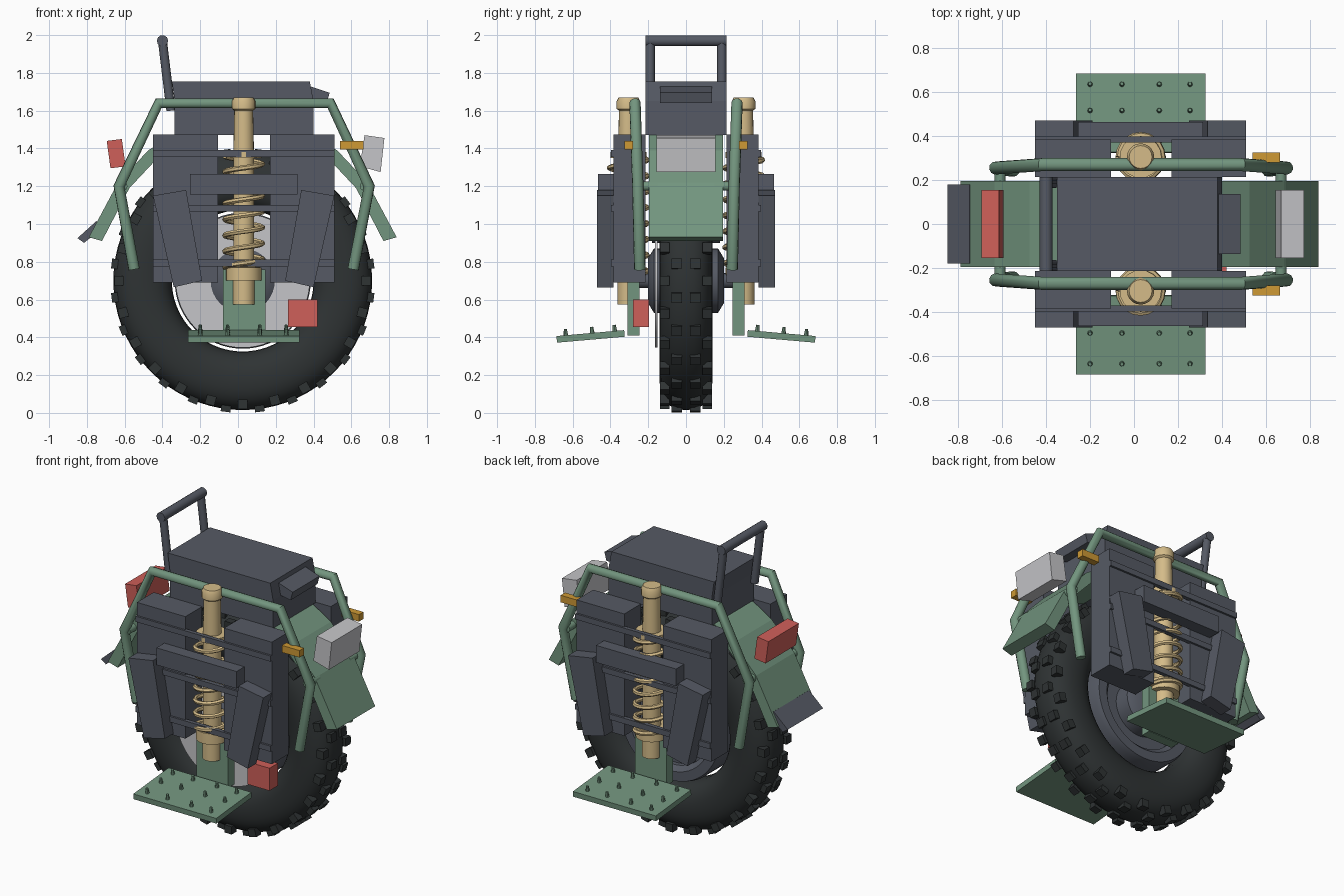
import bpy, bmesh, math
from mathutils import Matrix, Vector

if "Cube" in bpy.data.objects:
    bpy.data.objects.remove(bpy.data.objects["Cube"])


def material(name, r, g, b):
    m = bpy.data.materials.new(name)
    m.use_nodes = True
    m.diffuse_color = (r, g, b, 1)
    m.node_tree.nodes["Principled BSDF"].inputs["Base Color"].default_value = (r, g, b, 1)
    return m


GREEN = material("sage green", .17, .3, .21)
SLATE = material("slate grey", .092, .102, .128)
RUBBER = material("black rubber", .028, .033, .034)
TAN = material("tan metal", .66, .5, .25)
RED = material("red lens", .62, .115, .1)
SILVER = material("light grey", .56, .56, .58)
AMBER = material("amber lens", .62, .32, .035)
WHEEL = Vector((.025, 0, .7))


def finish(name, bm, mat, smooth=False):
    bmesh.ops.recalc_face_normals(bm, faces=bm.faces)
    me = bpy.data.meshes.new(name)
    bm.to_mesh(me)
    bm.free()
    me.materials.append(mat)
    ob = bpy.data.objects.new(name, me)
    bpy.context.collection.objects.link(ob)
    if smooth:
        shade(ob)
    return ob


def shade(ob):
    bpy.ops.object.select_all(action="DESELECT")
    ob.select_set(True)
    bpy.context.view_layer.objects.active = ob
    bpy.ops.object.shade_smooth_by_angle(angle=math.radians(40))


def prism(name, points, y0, y1, mat):
    """Extrude an outline in the x-z plane from y0 to y1."""
    bm = bmesh.new()
    face = bm.faces.new([bm.verts.new((x, y0, z)) for x, z in points])
    ext = bmesh.ops.extrude_face_region(bm, geom=[face])["geom"]
    bmesh.ops.translate(bm, vec=(0, y1 - y0, 0),
                        verts=[v for v in ext if isinstance(v, bmesh.types.BMVert)])
    return finish(name, bm, mat)


def box(name, x0, x1, y0, y1, z0, z1, mat):
    return prism(name, [(x0, z0), (x1, z0), (x1, z1), (x0, z1)], y0, y1, mat)


def lathe(name, profile, origin, mat, along_y=False, closed=False, steps=32):
    """Turn (radius, height) pairs about z, or about y for wheel parts."""
    bm = bmesh.new()
    rings = []
    for i in range(steps):
        a = math.tau * i / steps
        rings.append([bm.verts.new((r * math.cos(a), r * math.sin(a), h)) for r, h in profile])
    n = len(profile)
    for i in range(steps):
        a, b = rings[i], rings[(i + 1) % steps]
        for j in range(n if closed else n - 1):
            k = (j + 1) % n
            bm.faces.new((a[j], b[j], b[k], a[k]))
    if not closed:
        bm.faces.new([r[0] for r in rings])
        bm.faces.new([r[-1] for r in rings])
    if along_y:
        bm.transform(Matrix.Rotation(math.pi / 2, 4, "X"))
    bm.transform(Matrix.Translation(origin))
    return finish(name, bm, mat, True)


def tube(name, points, radius, mat, res=3):
    cu = bpy.data.curves.new(name, "CURVE")
    cu.dimensions = "3D"
    cu.bevel_depth, cu.bevel_resolution, cu.use_fill_caps = radius, res, True
    sp = cu.splines.new("POLY")
    sp.points.add(len(points) - 1)
    for p, co in zip(sp.points, points):
        p.co = (*co, 1)
    ob = bpy.data.objects.new(name, cu)
    bpy.context.collection.objects.link(ob)
    cu.materials.append(mat)
    bpy.ops.object.select_all(action="DESELECT")
    ob.select_set(True)
    bpy.context.view_layer.objects.active = ob
    bpy.ops.object.convert(target="MESH")
    shade(bpy.context.object)


# Tyre with a rounded square section
section = []
for i in range(28):
    a = math.tau * i / 28
    c, s = math.cos(a), math.sin(a)
    section.append((.53 + .155 * math.copysign(abs(c) ** .9, c),
                    .14 * math.copysign(abs(s) ** .8, s)))
lathe("tyre", section, WHEEL, RUBBER, True, True, 72)

# Tread blocks: centre pairs alternating with shoulder blocks
bm = bmesh.new()
for i in range(48):
    turn = Matrix.Rotation(math.tau * i / 48, 4, "Y")
    y, r, w = (.05, .675, .055) if i % 2 else (.112, .655, .05)
    for s in (-1, 1):
        m = (Matrix.Translation(WHEEL) @ turn @ Matrix.Translation((r, s * y, 0))
             @ Matrix.Diagonal((.05, w, .052, 1)))
        bmesh.ops.create_cube(bm, size=1, matrix=m)
finish("tread_blocks", bm, RUBBER)

# Rim, hub and disc
lathe("rim", [(.26, -.1), (.29, -.13), (.35, -.13), (.36, -.1), (.36, .1),
              (.35, .13), (.29, .13), (.26, .1)], WHEEL, SLATE, True, True, 64)
lathe("wheel_plate", [(.3, -.07), (.3, .07)], WHEEL, SLATE, True, steps=48)
lathe("hub", [(.12, -.2), (.17, -.17), (.17, .17), (.12, .2)], WHEEL, SLATE, True)
lathe("disc", [(.355, .15), (.355, .165)], WHEEL, SILVER, True, steps=64)
lathe("axle", [(.04, -.3), (.04, .3)], WHEEL, SLATE, True, steps=16)

# Seat and its nose pad
prism("seat", [(-.335, 1.65), (.4, 1.65), (.38, 1.755), (-.35, 1.755)], -.215, .215, SLATE)
box("seat_base", -.335, .4, -.215, .215, 1.47, 1.65, SLATE)
prism("seat_nose", [(.36, 1.66), (.47, 1.64), (.485, 1.695), (.38, 1.73)], -.137, .137, SLATE)

# Rear carry handle
for s in (-1, 1):
    tube("handle_post", [(-.355, s * .19, 1.6), (-.4, s * .19, 1.97)], .025, SLATE)
tube("handle_grip", [(-.4, -.215, 1.97), (-.4, .215, 1.97)], .03, SLATE)

# Fenders: bent sheets either side of the wheel centre
outer = [(.2, 1.5), (.37, 1.47), (.5, 1.39), (.66, 1.22), (.815, .93)]
inner = [(.745, .91), (.6, 1.19), (.45, 1.35), (.34, 1.42), (.2, 1.46)]
for s, part in ((1, "front_fender"), (-1, "rear_fender")):
    prism(part, [(.025 + s * x, z) for x, z in outer + inner], -.195, .195, GREEN)
prism("mud_flap", [(-.85, .925), (-.815, .9), (-.71, .985), (-.75, 1.015)], -.18, .18, SLATE)

# Lights
prism("headlight", [(.645, 1.305), (.755, 1.275), (.775, 1.455), (.67, 1.47)], -.155, .155, SILVER)
prism("tail_light", [(-.675, 1.295), (-.595, 1.305), (-.615, 1.45), (-.695, 1.44)], -.155, .155, RED)
box("lower_red_light", .265, .42, -.28, -.195, .455, .6, RED)

cage = [(-.55, .245, .76), (-.63, .255, 1.2), (-.42, .27, 1.64),
        (.49, .27, 1.64), (.695, .255, 1.2), (.61, .245, .76)]
spring = [(.1 * math.cos(math.tau * t / 20), .1 * math.sin(math.tau * t / 20), .73 + .63 * t / 150)
          for t in range(151)]
for s in (-1, 1):
    # Protective cage and stubs
    tube("cage_tube", [(x, s * y, z) for x, y, z in cage], .03, GREEN)
    for x in (-.61, .67):
        tube("cage_stub", [(x, s * .15, 1.2), (x, s * .26, 1.2)], .025, GREEN)
    box("indicator", .54, .665, s * .28, s * .325, 1.395, 1.44, AMBER)

    # Side battery boxes, rails and knee pads
    box("rear_side_box", -.45, -.105, s * .215, s * .385, .69, 1.475, SLATE)
    box("front_side_box", .17, .51, s * .215, s * .385, .69, 1.475, SLATE)
    for z in (.775, 1.065, 1.355):
        box("side_rail", -.45, .51, s * .372, s * .398, z, z + .036, SLATE)
    pad = [(-.45, 1.15), (-.275, 1.18), (-.19, .7), (-.34, .665)]
    prism("rear_knee_pad", pad, s * .385, s * .472, SLATE)
    prism("front_knee_pad", [(.06 - x, z) for x, z in pad], s * .385, s * .472, SLATE)
    box("cross_pad", -.255, .315, s * .385, s * .465, 1.155, 1.265, SLATE)

    # Shock absorber and coil spring
    at = Vector((.03, s * .305, 0))
    lathe("shock_body", [(.058, .575), (.058, .7), (.095, .7), (.095, .77), (.055, .775),
                         (.055, 1.36), (.05, 1.6), (.062, 1.61), (.062, 1.65), (.052, 1.67)],
          at, TAN, steps=20)
    lathe("spring_cap", [(.095, 1.35), (.095, 1.38)], at, TAN, steps=20)
    tube("coil_spring", [(at.x + x, at.y + y, z) for x, y, z in spring], .014, TAN, 1)

    # Pedal, hanger and studs
    box("pedal_hanger", -.08, .145, s * .245, s * .31, .41, .76, GREEN)
    bm = bmesh.new()
    slope = (Matrix.Translation((.03, s * .505, .405))
             @ Matrix.Rotation(-s * math.radians(5), 4, "X"))
    bmesh.ops.create_cube(bm, size=1, matrix=slope @ Matrix.Diagonal((.59, .36, .035, 1)))
    finish("pedal", bm, GREEN)
    bm = bmesh.new()
    for x in (-.23, -.085, .085, .225):
        for y in (-.13, .01, .13):
            bmesh.ops.create_cone(bm, cap_ends=True, segments=8, radius1=.013, radius2=.008, depth=.04,
                                  matrix=slope @ Matrix.Translation((x, y, .03)))
    finish("pedal_studs", bm, GREEN)
